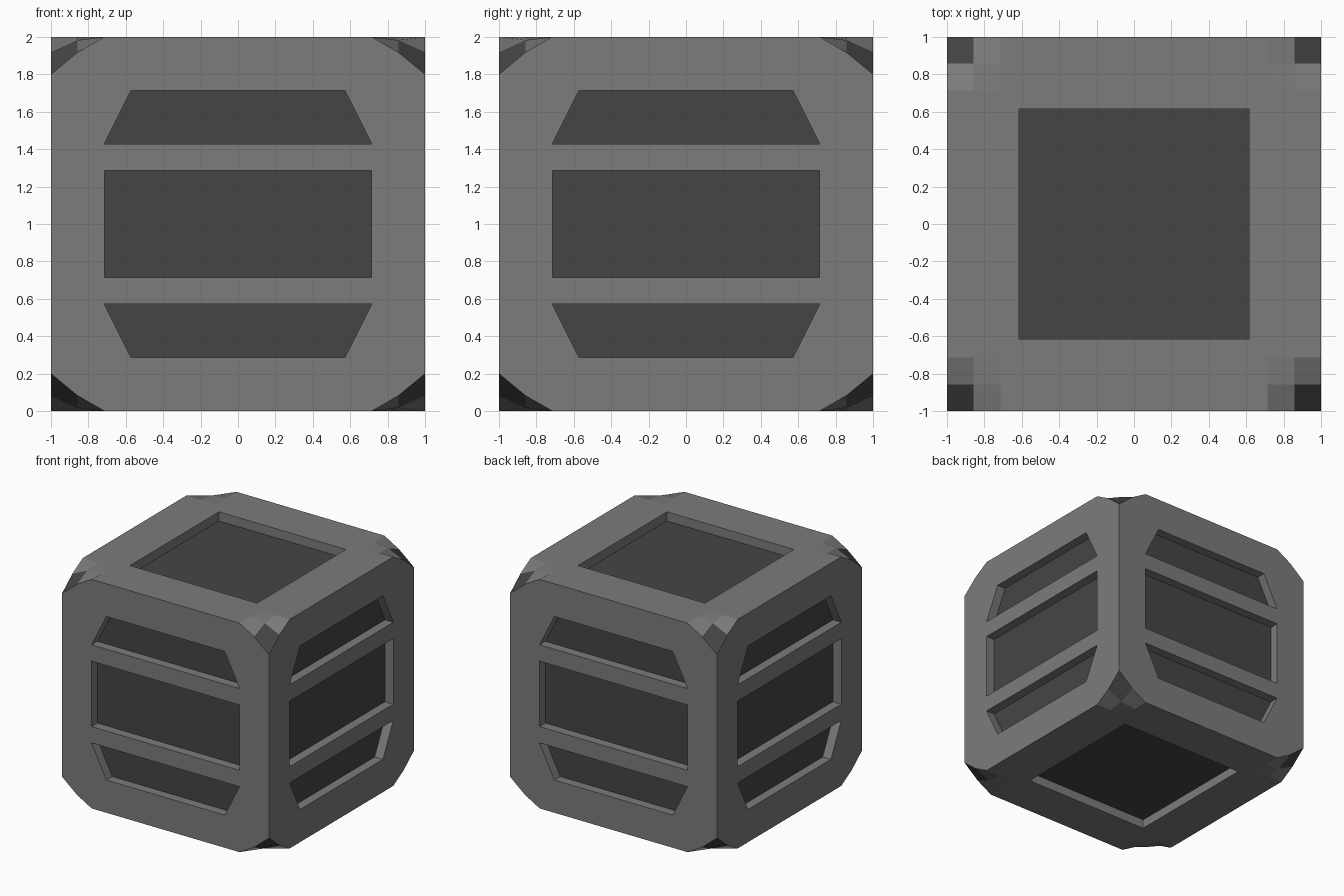
import bpy, bmesh
from math import pi
from mathutils import Matrix, Vector

if "Cube" in bpy.data.objects:
    bpy.data.objects.remove(bpy.data.objects["Cube"])

U = 1 / 7        # design grid unit
DEPTH = 0.08     # recess depth
LIFT = Vector((0, 0, 1))


def make_object(name, bm):
    bmesh.ops.recalc_face_normals(bm, faces=bm.faces)
    mesh = bpy.data.meshes.new(name)
    bm.to_mesh(mesh)
    bm.free()
    obj = bpy.data.objects.new(name, mesh)
    bpy.context.collection.objects.link(obj)
    return obj


def grey(name, value):
    mat = bpy.data.materials.new(name)
    mat.diffuse_color = (value, value, value, 1)
    mat.use_nodes = True
    mat.node_tree.nodes["Principled BSDF"].inputs["Base Color"].default_value = mat.diffuse_color
    return mat


# Body: a cube whose eight corners droop in small facets
lines = [-1, -6 * U, -5 * U, 5 * U, 6 * U, 1]
drops = [[0, 0, 0], [0, 0.017, 0.082], [0, 0.082, 0.2]]
level = [2, 1, 0, 0, 1, 2]
n = len(lines)
bm = bmesh.new()
grid = {}
for s in (-1, 1):
    for i in range(n):
        for j in range(n):
            z = s * (1 - drops[level[i]][level[j]])
            grid[i, j, s] = bm.verts.new(Vector((lines[i], lines[j], z)) + LIFT)
    for i in range(n - 1):
        for j in range(n - 1):
            bm.faces.new([grid[i + a, j + b, s] for a, b in ((0, 0), (1, 0), (1, 1), (0, 1))])
for e in (0, n - 1):
    bm.faces.new([grid[k, e, 1] for k in range(n)] + [grid[k, e, -1] for k in reversed(range(n))])
    bm.faces.new([grid[e, k, 1] for k in range(n)] + [grid[e, k, -1] for k in reversed(range(n))])
body = make_object("crate_body", bm)

# Recess cutters: three slots per side, one square on top and bottom
bm = bmesh.new()


def add_prism(profile, rotation):
    rings = [[bm.verts.new(rotation @ Vector((x, y, z)) + LIFT) for x, z in profile]
             for y in (-1.2, -1 + DEPTH)]
    bm.faces.new(rings[0])
    bm.faces.new(rings[1][::-1])
    for k in range(len(profile)):
        m = (k + 1) % len(profile)
        bm.faces.new((rings[0][k], rings[0][m], rings[1][m], rings[1][k]))


def slot(w0, z0, w1, z1):
    return [(-w0, z0), (w0, z0), (w1, z1), (-w1, z1)]


side_slots = [slot(5 * U, -2 * U, 5 * U, 2 * U),
              slot(5 * U, 3 * U, 4 * U, 5 * U),
              slot(4 * U, -5 * U, 5 * U, -3 * U)]
for k in range(4):
    for profile in side_slots:
        add_prism(profile, Matrix.Rotation(k * pi / 2, 3, 'Z'))
for angle in (pi / 2, -pi / 2):
    add_prism(slot(0.614, -0.614, 0.614, 0.614), Matrix.Rotation(angle, 3, 'X'))
cutter = make_object("recess_cutter", bm)
cutter.hide_render = True

mod = body.modifiers.new("recesses", 'BOOLEAN')
mod.operation = 'DIFFERENCE'
mod.solver = 'EXACT'
mod.object = cutter
bpy.context.view_layer.objects.active = body
bpy.ops.object.modifier_apply(modifier=mod.name)
bpy.data.objects.remove(cutter)

# Dark recessed panels on a mid-grey frame
body.data.materials.clear()
body.data.materials.append(grey("frame_grey", 0.2))
body.data.materials.append(grey("panel_grey", 0.06))
for poly in body.data.polygons:
    reach = max(abs(c) for c in poly.center - LIFT)
    poly.material_index = 1 if reach < 1 - DEPTH + 0.01 else 0
    poly.use_smooth = False
